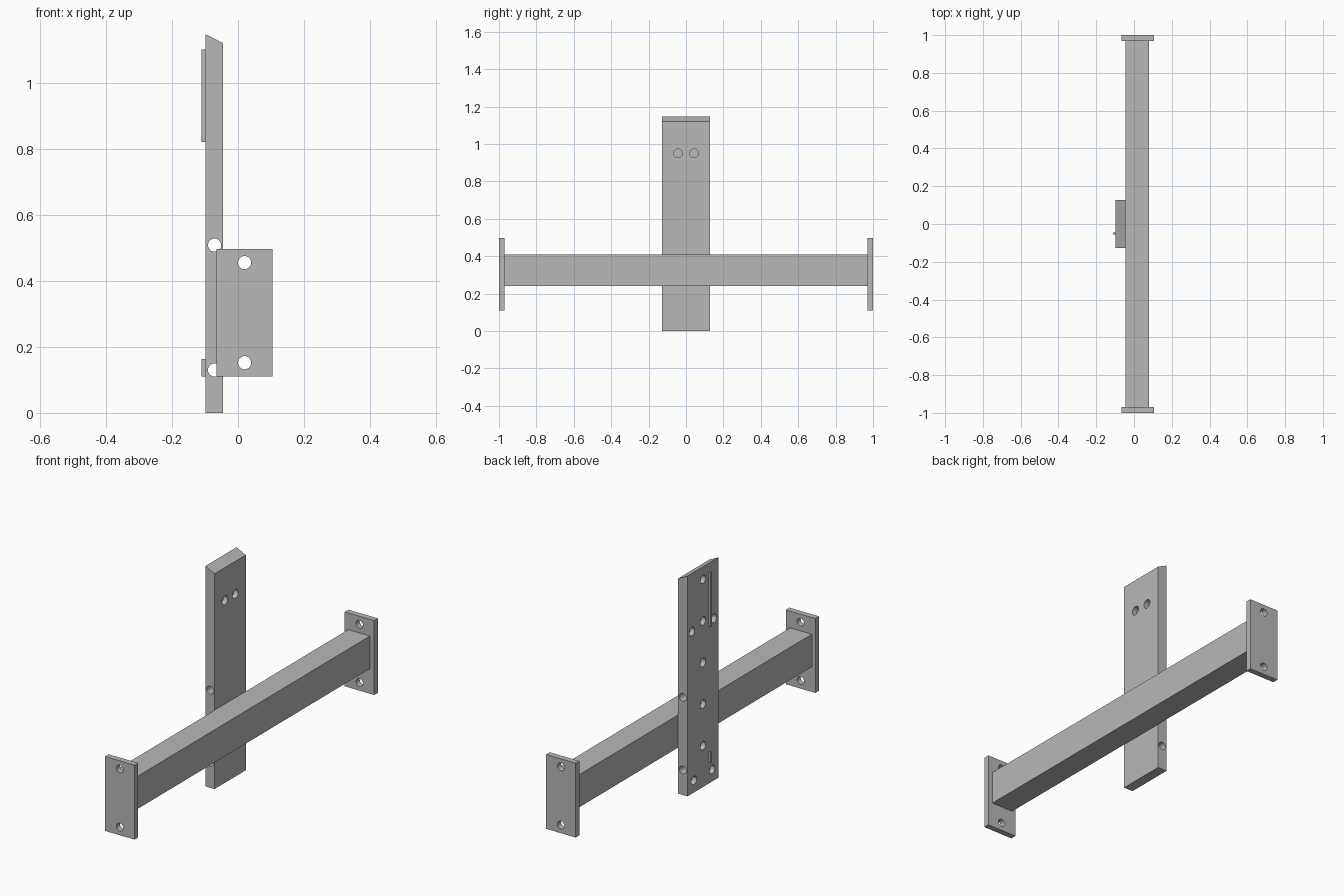
import bpy
import bmesh
from math import radians
from mathutils import Matrix, Vector

cube = bpy.data.objects.get("Cube")
if cube:
    bpy.data.objects.remove(cube, do_unlink=True)

# One plain metal colour
grey = (0.48, 0.48, 0.48, 1)
metal = bpy.data.materials.new("grey metal")
metal.use_nodes = True
metal.diffuse_color = grey
metal.node_tree.nodes["Principled BSDF"].inputs["Base Color"].default_value = grey


def make(name, bm):
    bmesh.ops.recalc_face_normals(bm, faces=bm.faces)
    mesh = bpy.data.meshes.new(name)
    bm.to_mesh(mesh)
    bm.free()
    mesh.materials.append(metal)
    obj = bpy.data.objects.new(name, mesh)
    bpy.context.collection.objects.link(obj)
    return obj


def box(name, low, high):
    low, high = Vector(low), Vector(high)
    bm = bmesh.new()
    bmesh.ops.create_cube(bm, size=1, matrix=Matrix.Translation((low + high) / 2)
                          @ Matrix.Diagonal((high - low).to_4d()))
    return make(name, bm)


def drill(obj, holes):
    """Cut round holes given as (centre, axis, radius, length)."""
    bm = bmesh.new()
    for centre, axis, radius, length in holes:
        turn = Matrix.Rotation(radians(90), 4, "Y" if axis == "X" else "X")
        bmesh.ops.create_cone(bm, cap_ends=True, segments=32, radius1=radius,
                              radius2=radius, depth=length,
                              matrix=Matrix.Translation(centre) @ turn)
    cutter = make(obj.name + "_drill", bm)
    cutter.hide_render = True
    mod = obj.modifiers.new("holes", "BOOLEAN")
    mod.operation, mod.solver, mod.object = "DIFFERENCE", "EXACT", cutter
    bpy.ops.object.select_all(action="DESELECT")
    bpy.context.view_layer.objects.active = obj
    obj.select_set(True)
    bpy.ops.object.modifier_apply(modifier=mod.name)
    bpy.data.objects.remove(cutter, do_unlink=True)
    bpy.ops.object.shade_smooth_by_angle(angle=radians(30))


# Horizontal beam
box("beam", (-0.045, -0.97, 0.24), (0.08, 0.97, 0.41))

# Drilled plates closing both ends of the beam
for name, side in (("front_end_plate", -1), ("back_end_plate", 1)):
    y = sorted((side * 0.97, side))
    plate = box(name, (-0.065, y[0], 0.11), (0.105, y[1], 0.497))
    drill(plate, [((0.02, side * 0.985, z), "Y", 0.02, 0.1) for z in (0.152, 0.455)])

# Upright post with a sloping top
BACK, FACE, HALF = -0.098, -0.045, 0.128
bm = bmesh.new()
profile = [(BACK, 0), (FACE, 0), (FACE, 1.12), (BACK, 1.146)]
side = bm.faces.new([bm.verts.new((x, -HALF, z)) for x, z in profile])
grown = bmesh.ops.extrude_face_region(bm, geom=[side])["geom"]
bmesh.ops.translate(bm, vec=(0, 2 * HALF, 0),
                    verts=[v for v in grown if isinstance(v, bmesh.types.BMVert)])
post = make("post", bm)

# Blind holes on both broad faces, through holes along the width
blind = [(0, 0.215 + 0.2165 * i) for i in range(5)]
blind += [(s * y, z) for s in (-1, 1) for y, z in ((0.09, 0.843), (0.075, 0.063))]
holes = [((BACK, y, z), "X", 0.022, 0.05) for y, z in blind]
holes += [((FACE, s * 0.043, 0.95), "X", 0.023, 0.05) for s in (-1, 1)]
holes += [((-0.071, 0, z), "Y", 0.02, 0.4) for z in (0.13, 0.508)]
drill(post, holes)

# Thin ribs on the post's outer face
for name, low, high in (("upper_rib", 0.82, 1.1), ("lower_rib", 0.11, 0.163)):
    box(name, (-0.11, -0.056, low), (BACK, -0.045, high))
